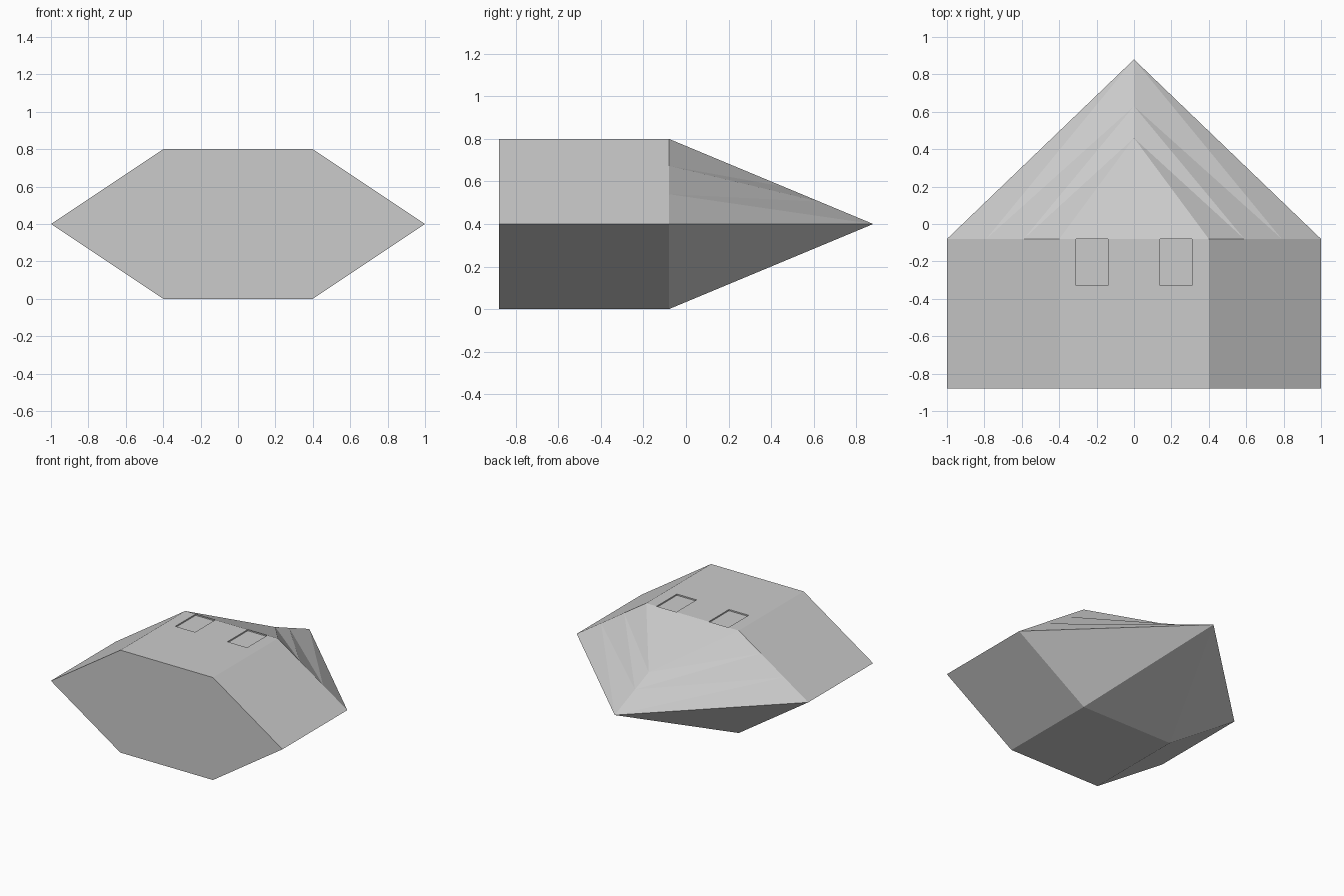
import bpy, bmesh

if "Cube" in bpy.data.objects:
    bpy.data.objects.remove(bpy.data.objects["Cube"])

grey = bpy.data.materials.new("plain_grey")
grey.diffuse_color = (0.6, 0.6, 0.6, 1)
grey.use_nodes = True
grey.node_tree.nodes["Principled BSDF"].inputs["Base Color"].default_value = grey.diffuse_color

Y0, Y1 = -0.88, -0.08          # front face, start of the nose
TIP = (0, 0.88, 0.4)


def build(name, polys):
    bm = bmesh.new()
    for p in polys:
        bm.faces.new([bm.verts.new(c) for c in p])
    bmesh.ops.remove_doubles(bm, verts=bm.verts, dist=1e-4)
    me = bpy.data.meshes.new(name)
    bm.to_mesh(me)
    bm.free()
    me.materials.append(grey)
    ob = bpy.data.objects.new(name, me)
    bpy.context.collection.objects.link(ob)


def rim(x):
    # point on the upper slanted edge where the body meets the nose
    return (x, Y1, 0.8 - (x - 0.4) * 2 / 3)


def ridge(y):
    # point on the upper centre line of the nose
    return (0, y, 0.8 - (y - Y1) * 0.4 / 0.96)


def mirrored(polys):
    # add copies flipped in x with reversed winding
    return polys + [[(-x, y, z) for x, y, z in reversed(p)] for p in polys]


# Six-sided body: front cap, slanted sides and floor
hexagon = [(-1, 0.4), (-0.4, 0), (0.4, 0), (1, 0.4), (0.4, 0.8), (-0.4, 0.8)]
body = [[(x, Y0, z) for x, z in hexagon]]
for i in range(6):
    (ax, az), (bx, bz) = hexagon[i], hexagon[(i + 1) % 6]
    if az + bz < 1.5:          # the roof is built separately
        body.append([(ax, Y0, az), (ax, Y1, az), (bx, Y1, bz), (bx, Y0, bz)])

# Roof with two shallow rectangular recesses
xs, ys = [-0.4, -0.31, -0.14, 0.14, 0.31, 0.4], [Y0, -0.33, Y1]
for i in range(5):
    for j in range(2):
        sunk = j == 1 and i in (1, 3)
        c = [(xs[i], ys[j]), (xs[i + 1], ys[j]),
             (xs[i + 1], ys[j + 1]), (xs[i], ys[j + 1])]
        h = 0.79 if sunk else 0.8
        body.append([(x, y, h) for x, y in c])
        if sunk:
            for k in range(4):
                a, b = c[k], c[(k + 1) % 4]
                body.append([(*a, 0.8), (*b, 0.8), (*b, h), (*a, h)])
build("body", body)

# Sloping windscreen panel at the top of the nose
peak, mid = ridge(0.46), ridge(0.63)
side = [[rim(0.4), rim(0.59), peak]]
build("windscreen", mirrored(side) + [[(-0.4, Y1, 0.8), (0.4, Y1, 0.8), peak]])

# Tapered nose: upper bands and lower keel faces
upper = [[rim(0.59), rim(0.79), mid], [rim(0.59), mid, peak],
         [rim(0.79), rim(1), TIP], [rim(0.79), TIP, mid]]
lower = [[(1, Y1, 0.4), (0.4, Y1, 0), TIP], [(0.4, Y1, 0), (0, Y1, 0), TIP]]
build("nose", mirrored(upper + lower))
